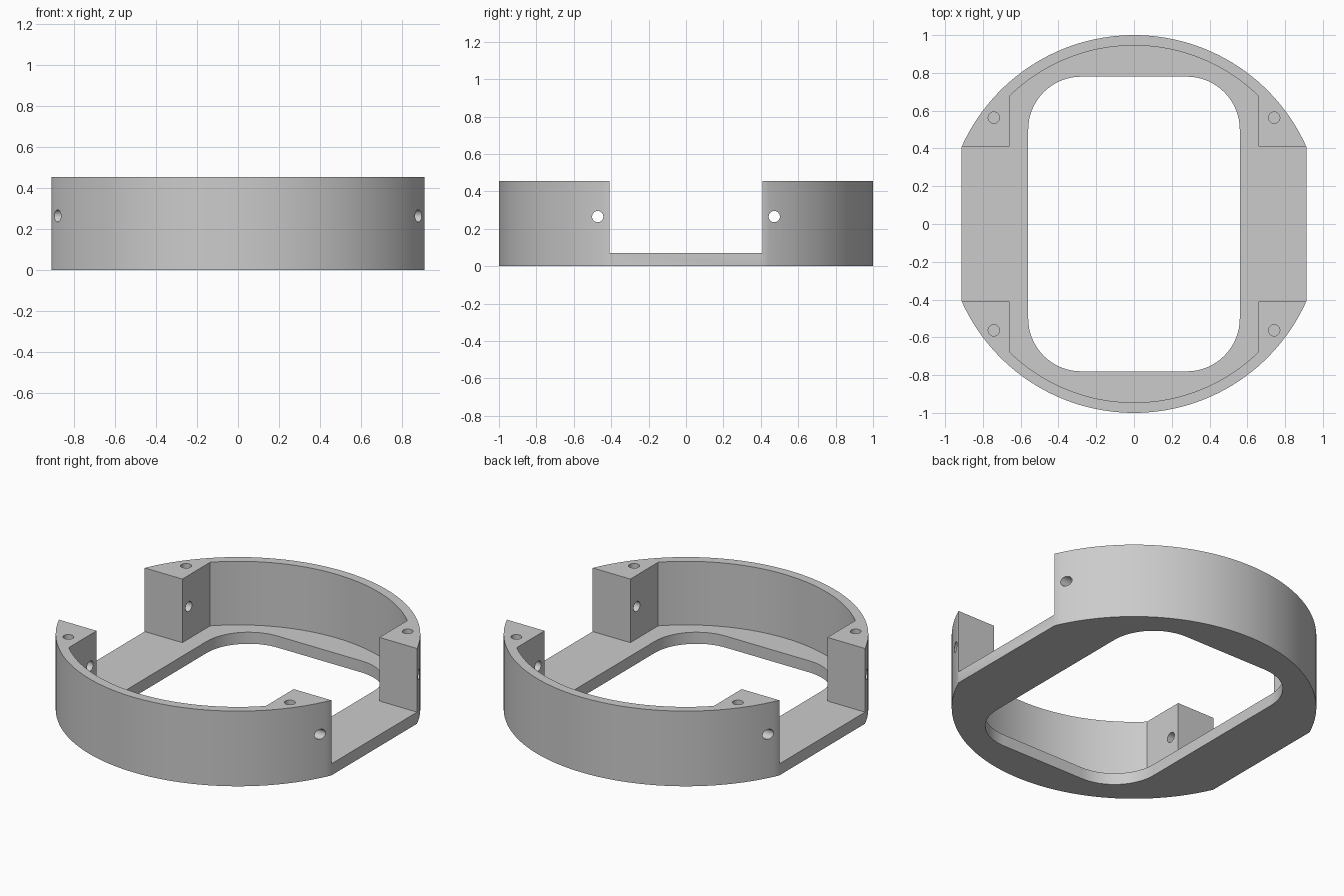
import bpy
import bmesh
from math import asin, cos, sin, pi, radians
from mathutils import Matrix

if "Cube" in bpy.data.objects:
    bpy.data.objects.remove(bpy.data.objects["Cube"], do_unlink=True)

HEIGHT, FLOOR = 0.455, 0.07
HALF_WIDTH, GAP = 0.912, 0.41
CAVITY_R, CAVITY_X = 0.945, 0.66

grey = bpy.data.materials.new("plain grey")
grey.use_nodes = True
grey.diffuse_color = (0.6, 0.6, 0.6, 1)
grey.node_tree.nodes["Principled BSDF"].inputs["Base Color"].default_value = (0.6, 0.6, 0.6, 1)


def arc(cx, cy, r, start, end, n):
    return [(cx + r * cos(start + (end - start) * i / n),
             cy + r * sin(start + (end - start) * i / n)) for i in range(n + 1)]


def clipped_circle(r, half_x, n):
    """Circle with both sides cut off straight at half_x."""
    a = pi / 2 - asin(half_x / r)
    return arc(0, 0, r, a, pi - a, n) + arc(0, 0, r, pi + a, 2 * pi - a, n)


def rounded_rect(hx, hy, r, n):
    points = []
    for i, (sx, sy) in enumerate([(1, 1), (-1, 1), (-1, -1), (1, -1)]):
        points += arc(sx * (hx - r), sy * (hy - r), r, i * pi / 2, (i + 1) * pi / 2, n)
    return points


def to_object(name, bm):
    bmesh.ops.recalc_face_normals(bm, faces=bm.faces)
    mesh = bpy.data.meshes.new(name)
    bm.to_mesh(mesh)
    bm.free()
    mesh.materials.append(grey)
    obj = bpy.data.objects.new(name, mesh)
    bpy.context.collection.objects.link(obj)
    return obj


def prism(name, points, z0, z1):
    bm = bmesh.new()
    face = bm.faces.new([bm.verts.new((x, y, z0)) for x, y in points])
    top = bmesh.ops.extrude_face_region(bm, geom=[face], use_keep_orig=True)
    verts = [v for v in top["geom"] if isinstance(v, bmesh.types.BMVert)]
    bmesh.ops.translate(bm, vec=(0, 0, z1 - z0), verts=verts)
    return to_object(name, bm)


def rod(name, centre, r, length, matrix=Matrix()):
    bm = bmesh.new()
    bmesh.ops.create_cone(bm, cap_ends=True, segments=32, radius1=r, radius2=r,
                          depth=length, matrix=Matrix.Translation(centre) @ matrix)
    return to_object(name, bm)


# Solid body: a disc with two flat sides
body = prism("ring_frame", clipped_circle(1, HALF_WIDTH, 64), 0, HEIGHT)

# Side gap, inner cavity and floor window
gap = [(-1.2, -GAP), (1.2, -GAP), (1.2, GAP), (-1.2, GAP)]
cutters = [
    prism("gap_cutter", gap, FLOOR, 1),
    prism("cavity_cutter", clipped_circle(CAVITY_R, CAVITY_X, 48), FLOOR, 1),
    prism("window_cutter", rounded_rect(0.56, 0.78, 0.28, 16), -0.5, 0.8),
]

# Cross holes through the posts and blind screw holes in their tops
sideways = Matrix.Rotation(pi / 2, 4, 'Y')
for sy in (-1, 1):
    cutters.append(rod("cross_hole_cutter", (0, sy * 0.472, 0.265), 0.03, 3, sideways))
    for sx in (-1, 1):
        cutters.append(rod("screw_hole_cutter", (sx * 0.742, sy * 0.563, HEIGHT), 0.03, 0.5))

bpy.context.view_layer.objects.active = body
for cutter in cutters:
    cutter.hide_render = True
    mod = body.modifiers.new("cut", 'BOOLEAN')
    mod.operation = 'DIFFERENCE'
    mod.solver = 'EXACT'
    mod.object = cutter
    bpy.ops.object.modifier_apply(modifier=mod.name)
    bpy.data.objects.remove(cutter, do_unlink=True)

# Smooth curves, sharp edges
for obj in bpy.context.selected_objects:
    obj.select_set(False)
body.select_set(True)
bpy.ops.object.shade_smooth_by_angle(angle=radians(30))
